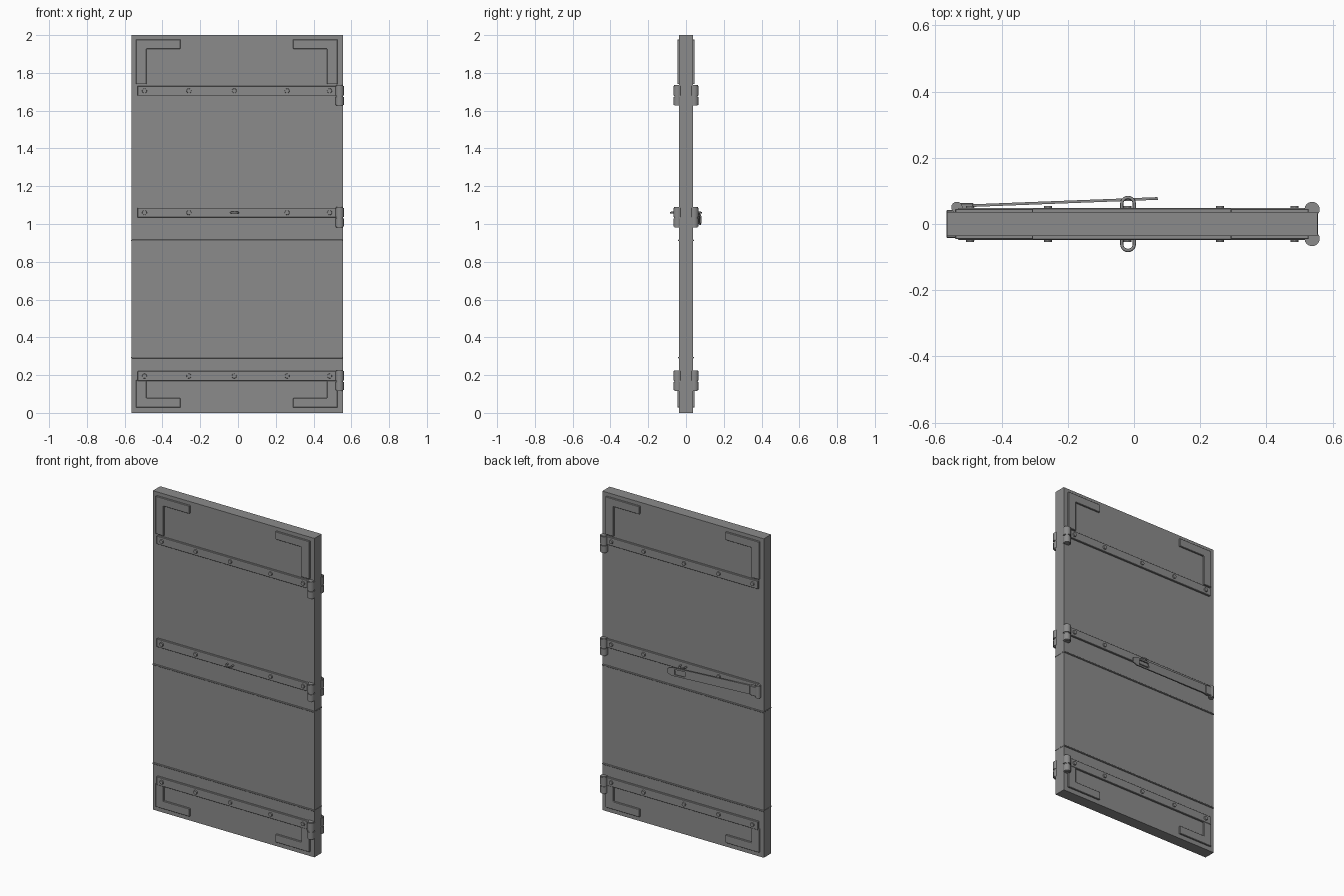
import bpy, bmesh, math
from mathutils import Matrix

if "Cube" in bpy.data.objects:
    bpy.data.objects.remove(bpy.data.objects["Cube"])

# dark grey used on every part
GREY = bpy.data.materials.new("dark_grey")
GREY.diffuse_color = (0.26, 0.26, 0.26, 1)
GREY.use_nodes = True
GREY.node_tree.nodes["Principled BSDF"].inputs["Base Color"].default_value = GREY.diffuse_color


def make(name, bm, smooth=False):
    bmesh.ops.recalc_face_normals(bm, faces=bm.faces[:])
    me = bpy.data.meshes.new(name)
    bm.to_mesh(me)
    bm.free()
    me.materials.append(GREY)
    ob = bpy.data.objects.new(name, me)
    bpy.context.collection.objects.link(ob)
    if smooth:
        bpy.ops.object.select_all(action='DESELECT')
        ob.select_set(True)
        bpy.context.view_layer.objects.active = ob
        bpy.ops.object.shade_smooth_by_angle(angle=math.radians(40))
    return ob


def box(name, x0, x1, y0, y1, z0, z1, bevel=0.0):
    bm = bmesh.new()
    size = Matrix.Diagonal((x1 - x0, abs(y1 - y0), z1 - z0, 1))
    pos = Matrix.Translation(((x0 + x1) / 2, (y0 + y1) / 2, (z0 + z1) / 2))
    bmesh.ops.create_cube(bm, size=1, matrix=pos @ size)
    if bevel:
        bmesh.ops.bevel(bm, geom=bm.edges[:], offset=bevel, segments=1, affect='EDGES')
    return make(name, bm)


def cylinder(name, loc, r, depth, bevel=0.0):
    bm = bmesh.new()
    bmesh.ops.create_cone(bm, cap_ends=True, segments=16, radius1=r, radius2=r,
                          depth=depth, matrix=Matrix.Translation(loc))
    rim = [e for e in bm.edges if any(len(f.verts) > 4 for f in e.link_faces)]
    bmesh.ops.bevel(bm, geom=rim, offset=bevel, segments=2, affect='EDGES')
    return make(name, bm, True)


def rivet(x, z, s):
    # slightly tapered head pointing outward
    bm = bmesh.new()
    bmesh.ops.create_cone(bm, cap_ends=True, segments=12, radius1=0.014, radius2=0.0115,
                          depth=0.014, matrix=Matrix.Translation((x, s * 0.048, z))
                          @ Matrix.Rotation(-s * math.pi / 2, 4, 'X'))
    make("rivet", bm, True)


def plate(name, pts, y0, y1, bevel=0.0):
    bm = bmesh.new()
    face = bm.faces.new([bm.verts.new((x, y0, z)) for x, z in pts])
    ext = bmesh.ops.extrude_face_region(bm, geom=[face])
    bmesh.ops.translate(bm, vec=(0, y1 - y0, 0),
                        verts=[v for v in ext['geom'] if isinstance(v, bmesh.types.BMVert)])
    bmesh.ops.recalc_face_normals(bm, faces=bm.faces[:])
    if bevel:
        bmesh.ops.bevel(bm, geom=bm.edges[:], offset=bevel, segments=1, affect='EDGES')
    return make(name, bm)


def wire(name, pts, r):
    cu = bpy.data.curves.new(name, 'CURVE')
    cu.dimensions = '3D'
    cu.bevel_depth = r
    cu.bevel_resolution = 2
    cu.use_fill_caps = True
    cu.materials.append(GREY)
    sp = cu.splines.new('POLY')
    sp.points.add(len(pts) - 1)
    for p, c in zip(sp.points, pts):
        p.co = (*c, 1)
    ob = bpy.data.objects.new(name, cu)
    bpy.context.collection.objects.link(ob)


def bracket(name, cx, cz, dx, dz, w, h, s):
    # L shape growing from its outer corner
    t = 0.055
    pts = [(0, 0), (w, 0), (w, 0.05), (t, 0.05), (t, h), (0, h)]
    plate(name, [(cx + dx * x, cz + dz * z) for x, z in pts], s * 0.03, s * 0.046, 0.002)


# door slab and its raised seams
HALF = 0.036
box("door_slab", -0.565, 0.555, -HALF, HALF, 0, 2)
for z in (0.293, 0.913):
    box("seam_ridge", -0.566, 0.556, -0.042, 0.042, z - 0.004, z + 0.004, 0.002)

for s in (-1, 1):
    # corner brackets
    for cx, dx in ((-0.54, 1), (0.527, -1)):
        bracket("top_bracket", cx, 1.977, dx, -1, 0.235, 0.237, s)
        bracket("bottom_bracket", cx, 0.028, dx, 1, 0.235, 0.147, s)

    # hinge straps with rivets and knuckles
    for z in (0.195, 1.06, 1.705):
        box("hinge_strap", -0.532, 0.535, s * 0.03, s * 0.048, z - 0.026, z + 0.026, 0.002)
        for x in (-0.495, -0.26, -0.02, 0.26, 0.485):
            if not (x == -0.02 and z == 1.06):
                rivet(x, z, s)
        cylinder("upper_knuckle", (0.538, s * 0.044, z + 0.001), 0.023, 0.058, 0.004)
        cylinder("lower_knuckle", (0.538, s * 0.044, z - 0.053), 0.022, 0.05, 0.004)

    # staple loop at the centre of the middle strap
    arc = [(-0.018 + 0.019 * math.cos(a), s * (0.061 + 0.019 * math.sin(a)), 1.06)
           for a in [math.pi * i / 10 for i in range(11)]]
    wire("staple", [(0.001, s * 0.035, 1.06)] + arc + [(-0.037, s * 0.035, 1.06)], 0.005)

# hasp hinge on the back
cylinder("hasp_pivot", (-0.535, 0.05, 1.042), 0.017, 0.08, 0.003)
box("hasp_leaf", -0.535, -0.485, 0.045, 0.064, 1.01, 1.07, 0.003)

# slotted hasp bar, swung slightly open
bar = plate("hasp_bar", [(0, -0.028), (0.575, -0.026), (0.602, -0.016), (0.602, 0.016),
                         (0.575, 0.026), (0, 0.028)], -0.004, 0.004)
slot = box("slot_cutter", 0.485, 0.555, -0.015, 0.015, -0.008, 0.008)
# the cutter is laid in the bar's own frame (x along, y through, z up)
slot.data.transform(Matrix.Translation((0, 0, 0)) @ Matrix.Diagonal((1, 1, 2, 1)))
slot.hide_render = True
slot.hide_set(True)
place = (Matrix.Translation((-0.53, 0.054, 1.042)) @ Matrix.Rotation(math.radians(2.2), 4, 'Z')
         @ Matrix.Rotation(math.radians(2.0), 4, 'Y'))
for ob in (bar, slot):
    ob.matrix_world = place
cut = bar.modifiers.new("slot", 'BOOLEAN')
cut.object = slot
cut.operation = 'DIFFERENCE'
cut.solver = 'EXACT'
